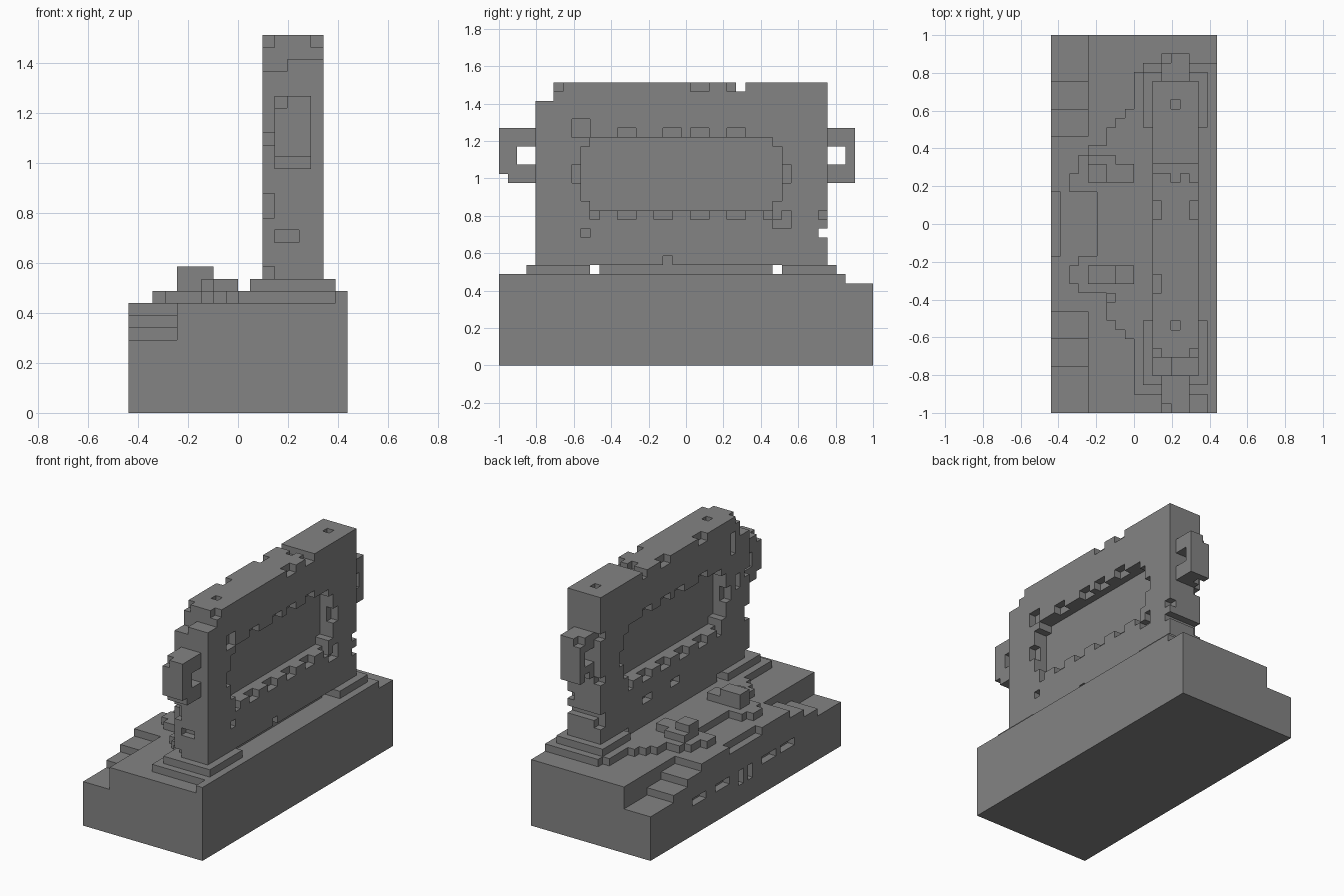
import bpy
import bmesh
from itertools import product
from mathutils import Vector

# Block grid: whole-number block coordinates, 41 blocks along the longest side
WIDE, LONG = 18, 41
SIZE = 2 / LONG

default_cube = bpy.data.objects.get("Cube")
if default_cube:
    bpy.data.objects.remove(default_cube, do_unlink=True)

stone = bpy.data.materials.new("grey stone")
stone.use_nodes = True
stone_colour = (0.23, 0.23, 0.23, 1)
stone.diffuse_color = stone_colour
stone.node_tree.nodes["Principled BSDF"].inputs["Base Color"].default_value = stone_colour


def block(x, y, z):
    """Cells of a box, each argument being a (start, end) pair."""
    return set(product(range(*x), range(*y), range(*z)))


def both_ends(x, y, z):
    """The same box at the front and mirrored to the back."""
    start, end = y
    return block(x, y, z) | block(x, (LONG - end, LONG - start), z)


def build(name, cells):
    """Make a clean mesh from the outer skin of a set of cells."""
    bm = bmesh.new()
    corners = {}

    def corner(key):
        if key not in corners:
            x, y, z = key
            corners[key] = bm.verts.new(((x - WIDE / 2) * SIZE, (y - LONG / 2) * SIZE, z * SIZE))
        return corners[key]

    for cell in sorted(cells):
        for axis, side in product(range(3), (0, 1)):
            neighbour = list(cell)
            neighbour[axis] += 1 if side else -1
            if tuple(neighbour) in cells:
                continue
            u, v = (axis + 1) % 3, (axis + 2) % 3
            ring = []
            for du, dv in ((0, 0), (1, 0), (1, 1), (0, 1)):
                point = list(cell)
                point[axis] += side
                point[u] += du
                point[v] += dv
                ring.append(corner(tuple(point)))
            bm.faces.new(ring if side else ring[::-1])
    bmesh.ops.dissolve_limit(bm, angle_limit=0.01, verts=bm.verts[:], edges=bm.edges[:])
    bmesh.ops.triangulate(bm, faces=[f for f in bm.faces if len(f.verts) > 4])
    mesh = bpy.data.meshes.new(name)
    bm.to_mesh(mesh)
    bm.free()
    mesh.materials.append(stone)
    obj = bpy.data.objects.new(name, mesh)
    bpy.context.collection.objects.link(obj)
    return obj


# Base with stairs cut into both ends of its left-hand edge
base = block((0, WIDE), (0, LONG), (0, 9))
for start, end, top in ((0, 5, 6), (5, 8, 7), (8, 11, 8)):
    base -= both_ends((0, 4), (start, end), (top, 9))
base -= block((0, 1), (17, 24), (8, 9))
# Small windows along the stair side
for start in (10, 14, 24, 29):
    base -= block((0, 1), (start, start + 3), (4, 5))
for start in (19, 21):
    base -= block((0, 1), (start, start + 1), (3, 5))
build("base", base)

# Stepped terrace on top of the base
terrace = set()
for left, start, end in ((17, 0, 38), (10, 2, 38), (9, 2, 37), (8, 8, 33), (7, 9, 32),
                         (6, 10, 31), (4, 13, 29), (3, 13, 28), (2, 14, 16), (2, 24, 26)):
    terrace |= block((left, WIDE), (start, end), (9, 10))
terrace -= block((2, 5), (17, 24), (9, 10))
build("terrace", terrace)

# Raised blocks lying on the terrace
front_mound = block((4, 9), (14, 16), (10, 11)) | block((4, 7), (14, 16), (11, 12))
front_mound |= block((6, 7), (12, 13), (10, 11))
build("front_mound", front_mound)
back_mound = block((4, 9), (25, 27), (10, 11)) | block((4, 7), (27, 28), (10, 11))
back_mound |= block((4, 6), (25, 27), (11, 12))
build("back_mound", back_mound)

# Feet at both ends of the wall
wall_x = (11, 16)
feet = block((10, 17), (3, 10), (10, 11)) | block((10, 17), (31, 37), (10, 11))
build("wall_feet", feet - block(wall_x, (4, 36), (10, 11)))

# Upright wall with low front shoulder, drain gaps and through notches
wall = block(wall_x, (4, 36), (10, 31))
wall -= block(wall_x, (4, 6), (29, 31))
wall -= both_ends(wall_x, (10, 11), (10, 11))
wall -= block((15, 16), (11, 30), (10, 11))
wall -= block(wall_x, (26, 27), (30, 31))
wall -= block(wall_x, (35, 36), (14, 15))

# Rounded panel sunk into each broad side, with tabs around its rim
for deep, shallow in (((14, 16), (15, 16)), ((11, 13), (11, 12))):
    wall -= block(deep, (10, 30), (17, 25))
    wall -= block(deep, (9, 31), (18, 24))
    wall -= block(shallow, (8, 32), (20, 22))
    for start in (13, 17, 21, 25):
        wall -= block(shallow, (start, start + 2), (16, 17))
    for start in (10, 29):
        wall -= block(shallow, (start, start + 1), (16, 17))
    for start in (13, 18, 21, 25):
        wall -= block(shallow, (start, start + 2), (25, 26))

# Worn pockets in the right side
for y, z in (((8, 10), (25, 27)), ((9, 10), (14, 15)), ((31, 32), (15, 17)),
             ((30, 31), (15, 16)), ((18, 19), (11, 12)), ((35, 36), (16, 17)),
             ((6, 7), (30, 31)), ((21, 23), (30, 31)), ((25, 26), (30, 31))):
    wall -= block((15, 16), y, z)

# Worn pockets in the left side
for y, z in (((25, 27), (13, 14)), ((19, 21), (13, 14)), ((7, 8), (26, 29)),
             ((6, 7), (21, 23)), ((21, 23), (30, 31)), ((13, 15), (30, 31))):
    wall -= block((11, 12), y, z)

# Chips on the left corners of both ends
for bottom, top in ((11, 12), (16, 18), (22, 23)):
    wall -= both_ends((11, 12), (4, 5), (bottom, top))
for bottom in (13, 19, 25):
    wall -= block((11, 12), (35, 36), (bottom, bottom + 1))
wall -= both_ends((12, 14), (4, 5), (14, 15))
wall -= block((11, 13), (4, 6), (28, 29))
wall -= block((11, 12), (6, 7), (30, 31))

# Pits in the top
for start in (9, 25, 33):
    wall -= block((13, 14), (start, start + 1), (30, 31))
build("wall", wall)

# Loop handles on both ends of the wall
handle_x = (12, 15)
front_handle = block(handle_x, (0, 4), (20, 26)) - block(handle_x, (2, 4), (22, 24))
front_handle -= block(handle_x, (0, 1), (20, 21))
front_handle -= block((12, 13), (0, 1), (25, 26))
build("front_handle", front_handle)
back_handle = block(handle_x, (36, 39), (20, 26)) - block(handle_x, (36, 38), (22, 24))
back_handle -= block((12, 13), (38, 39), (25, 26))
back_handle -= block((12, 13), (37, 38), (20, 21))
build("back_handle", back_handle)
